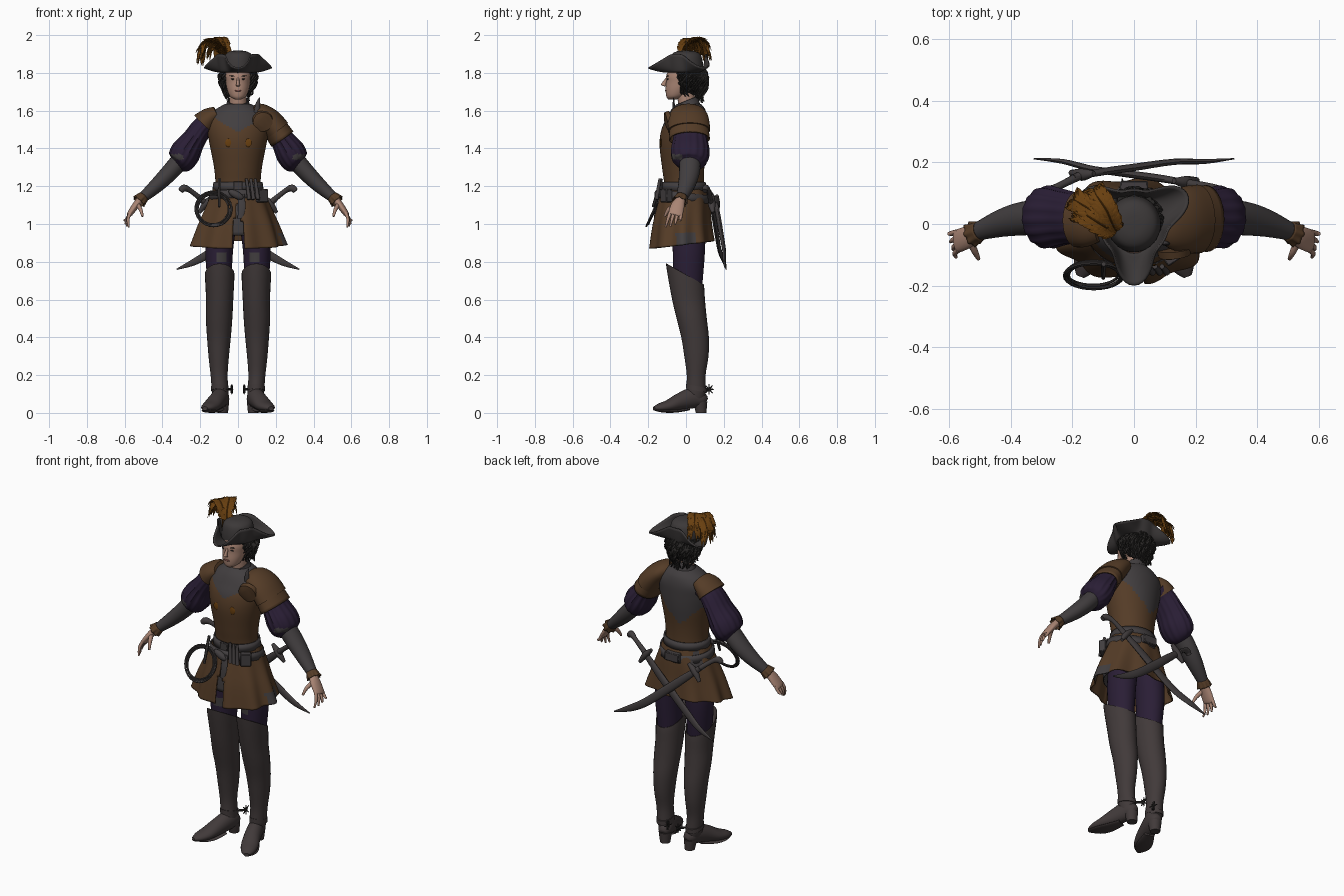
import bpy, bmesh, math, random
from mathutils import Vector, Matrix, Euler

random.seed(4)
if "Cube" in bpy.data.objects:
    bpy.data.objects.remove(bpy.data.objects["Cube"])


def material(name, r, g, b):
    m = bpy.data.materials.new(name)
    m.use_nodes = True
    m.diffuse_color = (r, g, b, 1)
    shader = next(n for n in m.node_tree.nodes if n.type == 'BSDF_PRINCIPLED')
    shader.inputs["Base Color"].default_value = (r, g, b, 1)
    shader.inputs["Roughness"].default_value = 0.8
    return m


brown = material("brown leather", .09, .045, .02)
grey = material("grey cloth", .054, .048, .05)
boot_grey = material("boot leather", .053, .042, .042)
hat_grey = material("hat felt", .045, .04, .04)
purple = material("purple cloth", .023, .013, .036)
skin = material("skin", .4, .235, .175)
hair_black = material("black hair", .022, .02, .019)
gold = material("golden feather", .14, .05, .005)
lip_red = material("lip", .22, .085, .07)
steel = material("dark steel", .053, .046, .047)


def spline(pts, k):
    """Smooth curve through tuples of any length."""
    ext, out = [pts[0], *pts, pts[-1]], []
    for a, b, c, d in zip(ext, ext[1:], ext[2:], ext[3:]):
        for j in range(k):
            t = j / k
            out.append(tuple(.5 * (2*q + (r-p)*t + (2*p - 5*q + 4*r - s)*t*t + (3*q - p - 3*r + s)*t**3)
                             for p, q, r, s in zip(a, b, c, d)))
    return out + [pts[-1]]


def sweep(bm, pts, n, ref, flat, steps, caps, ripple):
    """Skin ellipses (x, y, z, radius along ref, other radius, tilt) along a path."""
    path = spline([tuple(p) + (0,) * (6 - len(p)) for p in pts], steps)
    rings = []
    for i, (x, y, z, ra, rb, tilt) in enumerate(path):
        before, after = path[max(i - 1, 0)], path[min(i + 1, len(path) - 1)]
        along = Vector((0, 0, 1)) if flat else (Vector(after[:3]) - Vector(before[:3])).normalized()
        u = Vector(ref)
        u = (u - along * u.dot(along)).normalized()
        v = along.cross(u)
        ring = []
        for j in range(n):
            a = math.tau * j / n
            f = ripple(a, i / (len(path) - 1)) if ripple else 1
            off = (u * math.cos(a) * ra + v * math.sin(a) * rb) * f
            ring.append(bm.verts.new(Vector((x, y, z + tilt * rb * math.sin(a))) + off))
        rings.append(ring)
    for r0, r1 in zip(rings, rings[1:]):
        for j in range(n):
            bm.faces.new((r0[j], r0[j - 1], r1[j - 1], r1[j]))
    if caps:
        bm.faces.new(rings[0])
        bm.faces.new(rings[-1][::-1])


def finish(name, bm, mats, rule=None, cut=None, solid=0, bevel=0):
    if cut:
        bmesh.ops.delete(bm, geom=[f for f in bm.faces if cut(f.calc_center_median())], context='FACES')
    bmesh.ops.recalc_face_normals(bm, faces=bm.faces)
    if rule:
        for f in bm.faces:
            f.material_index = int(rule(f.calc_center_median()))
    mesh = bpy.data.meshes.new(name)
    bm.to_mesh(mesh)
    bm.free()
    for m in mats:
        mesh.materials.append(m)
    ob = bpy.data.objects.new(name, mesh)
    bpy.context.collection.objects.link(ob)
    if solid:
        mod = ob.modifiers.new("thickness", 'SOLIDIFY')
        mod.thickness = solid
    if bevel:
        ob.modifiers.new("bevel", 'BEVEL').width = bevel
    bpy.ops.object.select_all(action='DESELECT')
    ob.select_set(True)
    bpy.context.view_layer.objects.active = ob
    bpy.ops.object.shade_smooth_by_angle(angle=math.radians(50))


SIDES = {"left_": 1, "right_": -1}


def part(name, paths, mats, sides=None, n=20, ref=(1, 0, 0), flat=False, steps=4, caps=True, ripple=None, **kw):
    for prefix, s in (sides or {"": 1}).items():
        bm = bmesh.new()
        for pts in paths:
            sweep(bm, [(p[0] * s, *p[1:]) for p in pts], n, ref, flat, steps, caps, ripple)
        finish(prefix + name, bm, mats, **kw)


def solid_shape(name, loc, size, mat, box=False, sides=None, turn=(0, 0, 0)):
    for prefix, s in (sides or {"": 1}).items():
        bm = bmesh.new()
        rot = Euler((turn[0], turn[1] * s, turn[2] * s))
        m = Matrix.LocRotScale(Vector((loc[0] * s, *loc[1:])), rot, Vector(size))
        if box:
            bmesh.ops.create_cube(bm, size=2, matrix=m)
        else:
            bmesh.ops.create_uvsphere(bm, u_segments=16, v_segments=10, radius=1, matrix=m)
        finish(prefix + name, bm, [mat], bevel=.004 if box else 0)


# Legs, tall boots and feet
part("thigh", [[(.085, .015, 1.02, .08, .09), (.1, .015, .85, .073, .085), (.097, .01, .66, .062, .075)]],
     [purple, grey], SIDES, n=32, flat=True, steps=8,
     rule=lambda c: c.y < -.02 and .79 < c.z < .86 and .06 < abs(c.x) < .12)
part("tall_boot", [[(.097, 0, .69, .066, .08, -.5), (.097, -.006, .735, .078, .1, -.55),
     (.097, .013, .6, .072, .088, -.1), (.1, .03, .5, .07, .08), (.101, .048, .4, .063, .073),
     (.102, .055, .3, .054, .064), (.1, .054, .2, .045, .05), (.094, .053, .11, .043, .052), (.09, .05, .06, .035, .045)]],
     [boot_grey], SIDES, n=28, flat=True)
part("boot_strap", [[(.096, .055, .13 + d, .046, .056, -.2) for d in (-.012, .012)]],
     [boot_grey], SIDES, n=28, flat=True, steps=1)
part("foot", [[(.078, .105, .06, .02, .02), (.082, .085, .07, .04, .036), (.092, .04, .08, .055, .043),
     (.115, -.03, .06, .046, .046), (.14, -.09, .038, .032, .048), (.162, -.14, .028, .022, .036),
     (.175, -.17, .025, .008, .014)]], [boot_grey], SIDES, ref=(0, 0, 1))
part("sole", [[(.098, .01, .02, .008, .03), (.128, -.06, .009, .008, .044), (.155, -.12, .01, .008, .04),
     (.175, -.17, .018, .005, .012)]], [boot_grey], SIDES, ref=(0, 0, 1))
part("boot_heel", [[(.081, .08, 0, .028, .028), (.083, .075, .06, .036, .038)]], [boot_grey], SIDES, flat=True, steps=1)
star = [[(.033, .122, .125, .006, .006),
         (.033 + .006 * math.cos(3 * a), .122 + .026 * math.cos(a), .125 + .028 * math.sin(a), .002, .002)]
        for a in (math.tau * k / 8 for k in range(8))]
part("spur", star + [[(.06, .09, .125, .007, .007), (.03, .122, .125, .006, .006)]], [hair_black], SIDES, n=6, ref=(.3, .5, .8), steps=1)

# Torso, flared skirt and belts
part("tunic", [[(0, -.01, 1.1, .145, .115), (0, -.01, 1.2, .121, .105), (0, -.015, 1.3, .127, .112),
     (0, -.015, 1.42, .15, .125), (0, -.008, 1.5, .163, .122), (0, .005, 1.56, .162, .108),
     (0, .012, 1.605, .12, .09), (0, .015, 1.635, .07, .065)]], [brown, grey], n=64, flat=True, steps=7,
     rule=lambda c: c.z > (1.49 + .55 * abs(c.x) if c.y < 0 else 1.33 + abs(c.x + .03)))
part("underskirt", [[(0, -.01, 1.15, .13, .11), (0, -.015, 1.05, .165, .135), (0, -.015, .94, .17, .14)]],
     [grey], n=40, flat=True, caps=False, solid=.006)
part("skirt", [[(0, -.01, 1.21, .124, .109), (0, -.01, 1.12, .16, .134), (0, -.018, 1, .21, .153),
     (0, -.02, .89, .25, .167, .12)]], [brown, grey], n=96, flat=True, steps=8, caps=False, solid=.008,
     ripple=lambda a, t: 1 + .055 * t * math.cos(9 * a) + .02 * t * math.sin(4 * a),
     cut=lambda c: c.y < 0 and c.z < 1.1 and abs(c.x) < .012 + .1 * (1.1 - c.z),
     rule=lambda c: (c.x > 0 and abs(c.y) < .055 and c.z < .96) or (c.x < -.1 and c.y > .05 and c.z > 1.08))
for name, z, ra, rb, tilt in (("waist_belt", 1.2, .13, .114, 0), ("hip_belt", 1.145, .152, .13, -.12)):
    part(name, [[(0, -.01, z - .022, ra + .006, rb + .006, tilt), (0, -.01, z + .022, ra, rb, tilt)]],
         [grey], n=40, flat=True, steps=1, caps=False, solid=.008)
solid_shape("belt_buckle", (0, -.13, 1.2), (.025, .007, .026), steel, True)
solid_shape("belt_knot", (-.01, -.15, 1.155), (.045, .018, .02), grey, turn=(0, .5, 0))
part("belt_tail", [[(.015, -.145, 1.16, .018, .006), (.02, -.16, 1.09, .02, .005), (.012, -.165, 1.03, .014, .004)]], [grey], flat=True)
solid_shape("belt_pouch", (.125, -.105, 1.15), (.03, .02, .035), grey, True, turn=(0, 0, .6))
for x in (.045, .068, .091):
    part("belt_vial", [[(x, -.138, 1.24, .008, .008), (x + .015, -.157, 1.13, .011, .011)]], [steel], n=10, steps=1)
solid_shape("back_pouch", (0, .12, 1.14), (.045, .02, .025), grey, True)
for x in (-.05, .055):
    solid_shape("chest_rosette", (x, -.133, 1.43), (.018, .004, .022), gold)

# Coiled whip on the belt
coil = [(-.13 + .088 * math.cos(a) * w, -.165 - .04 * math.sin(a) * w - .004 * math.sin(a / 3),
         1.08 - .085 * math.sin(a) * w, .005, .005)
        for a, w in ((math.tau * k / 28, 1 + .1 * math.sin(k / 11)) for k in range(28 * 4))]
handle = [(-.1, -.175, 1.09, .007, .007), (-.1, -.15, 1.17, .009, .009), (-.098, -.13, 1.24, .008, .008)]
part("coiled_whip", [coil, handle], [hat_grey], n=6, ref=(0, 1, .2), steps=1)

# Crossed sabres behind the hips
for prefix, s in SIDES.items():
    y = .012 * s
    one = {prefix: s}
    part("sabre_blade", [[(-.2, .14 + y, 1.135, .01, .015), (-.1, .158 + y, 1.05, .012, .022), (0, .172 + y, .965, .012, .024),
         (.13, .19 + y, .86, .01, .023), (.23, .203, .8, .008, .018), (.325, .212, .76, .002, .003)]],
         [steel], one, ref=(0, 1, 0), n=12)
    part("sabre_grip", [[(-.305, .1, 1.175, .013, .015), (-.285, .105, 1.19, .017, .019), (-.25, .12, 1.175, .012, .013),
         (-.18, .143 + y, 1.12, .014, .015)]], [steel], one, ref=(0, 1, 0), n=12)
    part("sabre_guard", [[(-.205, .155 + y, 1.06, .009, .009), (-.17, .148 + y, 1.11, .02, .018),
         (-.13, .152 + y, 1.15, .009, .009)]], [steel], one, ref=(0, 1, 0), n=10)

# Arms: puffed sleeves, forearms, cuffs and hands
part("puff_sleeve", [[(.13, .02, 1.55, .07, .05), (.185, .02, 1.515, .08, .056), (.235, .022, 1.445, .09, .062),
     (.277, .022, 1.38, .1, .078), (.305, .022, 1.33, .088, .07), (.325, .02, 1.308, .045, .04)]],
     [purple, grey], SIDES, n=60, ref=(0, 1, 0), steps=6,
     ripple=lambda a, t: 1 + .035 * math.sin(math.pi * t) * math.cos(15 * a),
     rule=lambda c: c.y < -.02 and 1.34 < c.z < 1.37 and abs(c.x) > .29)
part("forearm", [[(.29, .022, 1.355, .056, .05), (.36, .018, 1.275, .055, .046), (.43, .003, 1.205, .045, .039),
     (.515, -.027, 1.13, .028, .026)]], [grey], SIDES, ref=(0, 1, 0))
part("wrist_ruffle", [[(.5, -.022, 1.145, .032, .03), (.526, -.034, 1.118, .04, .036)]], [brown], SIDES, n=40,
     ref=(0, 1, 0), caps=False, solid=.003, ripple=lambda a, t: 1 + .12 * t * math.cos(8 * a))
part("hand", [[(.51, -.025, 1.135, .022, .02), (.54, -.043, 1.1, .036, .019), (.572, -.055, 1.055, .038, .015),
     (.578, -.058, 1.045, .032, .01)]], [skin], SIDES, ref=(0, 1, 0))
fingers = [[(.57, -.083 + .019 * j, 1.06, .01, .0095), (.582 + .003 * j, -.096 + .022 * j, 1.025, .0085, .008),
            (.578 + .009 * j, -.108 + .025 * j, .983 + .004 * j * j, .005, .005)] for j in range(4)]
thumb = [(.53, -.06, 1.1, .013, .013), (.515, -.093, 1.075, .011, .01), (.505, -.113, 1.04, .006, .006)]
part("fingers", fingers + [thumb], [skin], SIDES, n=10, ref=(0, 1, 0))

# Shoulder armour on the left, a narrow cap on the right
part("left_pauldron", [[(.08, .012, 1.6, .06, .03), (.115, .012, 1.59, .092, .05), (.165, .014, 1.55, .108, .064),
     (.208, .016, 1.495, .112, .07)]], [brown], n=32, ref=(0, 1, 0), solid=.006)
part("left_pauldron_plate", [[(.19, .016, 1.515, .102, .066), (.235, .018, 1.45, .109, .071)]], [brown],
     n=32, ref=(0, 1, 0), caps=False, solid=.008)
part("pauldron_rondel", [[(.13, -.08, 1.545, .056, .056), (.132, -.103, 1.54, .052, .052), (.133, -.107, 1.539, .03, .03)]],
     [brown], n=28, steps=1)
part("shoulder_spike", [[(.1, -.06, 1.59, .016, .01), (.105, -.065, 1.635, .012, .006), (.115, -.065, 1.67, .002, .002)]], [grey], n=8)
part("right_shoulder_cap", [[(-.11, .012, 1.585, .07, .04), (-.15, .014, 1.562, .088, .055), (-.182, .016, 1.53, .092, .068)]],
     [brown], n=32, ref=(0, 1, 0), solid=.006)

# Neck, head and face
part("neck", [[(0, .015, 1.56, .05, .05), (0, -.005, 1.72, .042, .045)]], [skin], flat=True)
part("collar", [[(0, .012, 1.58, .088, .075, .1), (0, .008, 1.635, .062, .06, .35), (0, .006, 1.655, .056, .056, .4)]],
     [grey], n=40, flat=True, caps=False, solid=.006,
     cut=lambda c: c.y < 0 and abs(c.x) < .5 * (c.z - 1.57))
part("head", [[(0, -.072, 1.66, .018, .022), (0, -.058, 1.675, .042, .046), (0, -.042, 1.71, .057, .066),
     (0, -.025, 1.75, .065, .08), (0, -.015, 1.79, .069, .088), (0, 0, 1.85, .06, .075)]], [skin], n=32, flat=True)
part("nose", [[(0, -.1, 1.775, .006, .006), (0, -.115, 1.748, .008, .012), (0, -.118, 1.735, .011, .013),
     (0, -.106, 1.728, .007, .006)]], [skin], n=12, flat=True)
solid_shape("eye", (.027, -.097, 1.767), (.011, .005, .004), hair_black, sides=SIDES)
solid_shape("eyebrow", (.028, -.097, 1.783), (.017, .005, .0025), hair_black, sides=SIDES, turn=(0, -.15, 0))
solid_shape("mouth", (0, -.106, 1.706), (.019, .005, .005), lip_red)

# Curly hair
solid_shape("hair_base", (0, .032, 1.765), (.08, .066, .085), hair_black)
curls = []
for k in range(130):
    a = random.uniform(-.75, math.pi + .75)
    back = max(math.sin(a), 0)
    swing, length = random.uniform(0, math.tau), random.uniform(.09, .15) + .035 * back
    curl = []
    for i in range(9):
        t = i / 8
        r = .066 + .022 * math.sin(math.pi * min(t * 1.2, 1)) + .008 * math.sin(11 * t + swing)
        b = a + .12 * math.cos(11 * t + swing)
        curl.append((r * 1.08 * math.cos(b), .022 + r * math.sin(b), 1.825 - length * t, .009 - .005 * t, .009 - .005 * t))
    curls.append(curl)
part("hair_curls", curls, [hair_black], n=5, flat=True, steps=2)

# Three-cornered hat: the sides fold up, the corners stay low and narrow
part("hat_crown", [[(0, 0, 1.805, .087, .092), (0, 0, 1.85, .086, .09), (0, 0, 1.895, .075, .078),
     (0, 0, 1.914, .045, .048), (0, 0, 1.918, .01, .01)]], [hat_grey], n=32, flat=True)
bm = bmesh.new()
rows, turns = 8, 96
grid = []
for i in range(rows + 1):
    t = i / rows
    for j in range(turns):
        a = math.tau * j / turns
        corner = .5 + .5 * math.cos(3 * (a + math.pi / 2))
        r = .086 + (.02 + .092 * corner ** 2.6) * t ** .8
        lift = .022 + .07 * (1 - corner ** 2.2)
        grid.append(bm.verts.new((r * math.cos(a), r * math.sin(a), 1.808 + lift * t ** 1.4)))
for i in range(rows):
    for j in range(turns):
        k = (j + 1) % turns
        bm.faces.new([grid[i * turns + j], grid[i * turns + k], grid[(i + 1) * turns + k], grid[(i + 1) * turns + j]])
finish("hat_brim", bm, [hat_grey], solid=.008)

# Drooping plumes: quills with many fine barbs
quills = [[(-.08, -.03, 1.85), (-.1, .0, 1.95), (-.135, .04, 1.975), (-.18, .07, 1.95), (-.195, .08, 1.9)],
          [(-.05, -.03, 1.85), (-.065, -.01, 1.94), (-.09, .045, 1.985), (-.12, .09, 1.97), (-.13, .11, 1.92)],
          [(-.06, -.03, 1.85), (-.085, -.015, 1.945), (-.125, .01, 1.98), (-.165, .035, 1.965), (-.185, .04, 1.92)]]
barbs = []
for quill in quills:
    stem = [Vector(p) for p in spline(quill, 18)]
    barbs.append([(*p, .005, .005) for p in stem[::4]])
    for p, q in zip(stem[9:], stem[10:]):
        along = (q - p).normalized()
        across = along.cross(Vector((0, 0, 1))).normalized()
        for s in (-1, -.5, .5, 1):
            size = random.uniform(.03, .048)
            mid = p + (across * s + along * .6) * size * .6
            tip = p + (across * s * .8 + along) * size - Vector((0, 0, random.uniform(.008, .025)))
            barbs.append([(*p, .002, .004), (*mid, .003, .008), (*tip, .001, .001)])
part("hat_plume", barbs, [gold], n=4, ref=(0, 0, 1), steps=2)
